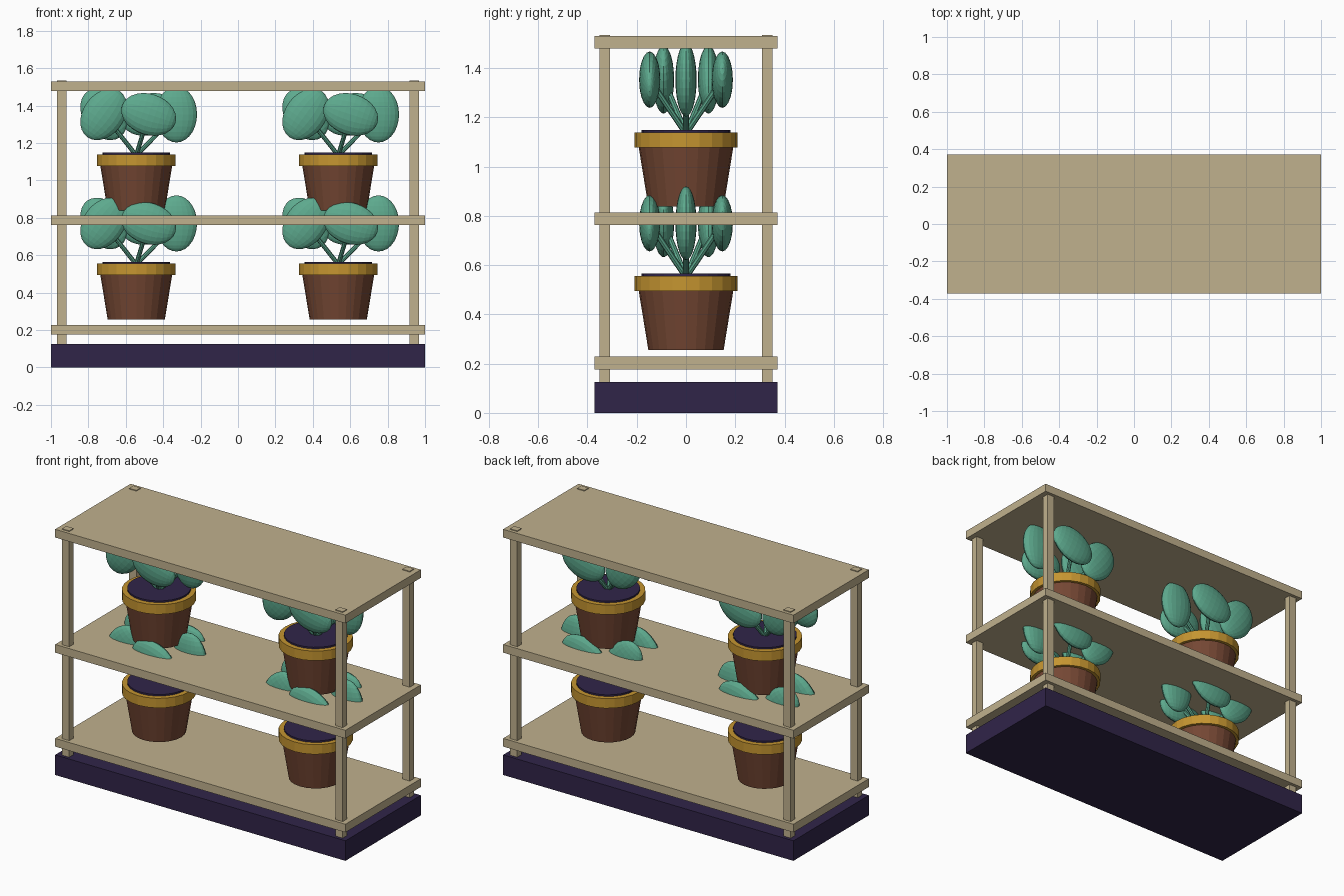
import bpy
import bmesh
from math import cos, sin, radians
from mathutils import Matrix, Vector

cube = bpy.data.objects.get("Cube")
if cube:
    bpy.data.objects.remove(cube)


def material(name, rgb):
    mat = bpy.data.materials.new(name)
    mat.use_nodes = True
    color = (*rgb, 1)
    mat.diffuse_color = color
    mat.node_tree.nodes["Principled BSDF"].inputs["Base Color"].default_value = color
    return mat


WOOD = material("pale wood", (0.53, 0.44, 0.27))
NAVY = material("dark violet", (0.030, 0.018, 0.066))
CLAY = material("brown clay", (0.18, 0.064, 0.034))
GOLD = material("golden rim", (0.56, 0.30, 0.03))
LEAF = material("leaf green", (0.11, 0.40, 0.27))


def finish(name, bm, mat):
    mesh = bpy.data.meshes.new(name)
    bm.to_mesh(mesh)
    bm.free()
    mesh.materials.append(mat)
    obj = bpy.data.objects.new(name, mesh)
    bpy.context.collection.objects.link(obj)
    return obj


def box(name, x, y, width, depth, z0, z1, mat):
    bm = bmesh.new()
    place = Matrix.Translation((x, y, (z0 + z1) / 2))
    bmesh.ops.create_cube(bm, size=1, matrix=place @ Matrix.Diagonal((width, depth, z1 - z0, 1)))
    return finish(name, bm, mat)


def add_rod(bm, start, end, r0, r1, sides):
    start, end = Vector(start), Vector(end)
    axis = end - start
    turn = Vector((0, 0, 1)).rotation_difference(axis).to_matrix().to_4x4()
    bmesh.ops.create_cone(bm, cap_ends=True, segments=sides, radius1=r0, radius2=r1,
                          depth=axis.length, matrix=Matrix.Translation((start + end) / 2) @ turn)


def drum(name, x, z0, z1, r0, r1, mat):
    bm = bmesh.new()
    add_rod(bm, (x, 0, z0), (x, 0, z1), r0, r1, 24)
    return finish(name, bm, mat)


# Stand: plinth, three shelves and four posts
box("plinth", 0, 0, 2, 0.742, 0, 0.125, NAVY)
for label, z in (("bottom", 0.177), ("middle", 0.762), ("top", 1.479)):
    box(label + "_shelf", 0, 0, 2, 0.742, z, z + 0.051, WOOD)
for side, sx in (("left", 1), ("right", -1)):
    for end, sy in (("front", -1), ("back", 1)):
        box(f"{end}_{side}_post", sx * 0.942, sy * 0.33, 0.05, 0.042, 0.12, 1.535, WOOD)


# Potted plant: tapered pot, rim, soil disc, five stems with flat oval leaves
def plant(label, x, z):
    drum(label + "_pot", x, z, z + 0.27, 0.153, 0.197, CLAY)
    drum(label + "_rim", x, z + 0.239, z + 0.299, 0.21, 0.21, GOLD)
    drum(label + "_soil", x, z + 0.29, z + 0.309, 0.18, 0.18, NAVY)
    stems, leaves = bmesh.new(), bmesh.new()
    for i in range(5):
        a = radians(72 * i)
        center = Vector((x + 0.215 * cos(a), 0.155 * sin(a), z + 0.514))
        add_rod(stems, (x, 0, z + 0.295), center, 0.012, 0.012, 8)
        shape = Matrix.Rotation(a, 4, "Y") @ Matrix.Diagonal((0.11, 0.043, 0.15, 1))
        bmesh.ops.create_uvsphere(leaves, u_segments=20, v_segments=14, radius=1,
                                  matrix=Matrix.Translation(center) @ shape)
    finish(label + "_stems", stems, LEAF)
    finish(label + "_leaves", leaves, LEAF)


for level, z in (("lower", 0.256), ("upper", 0.839)):
    plant(level + "_left", 0.536, z)
    plant(level + "_right", -0.544, z)
